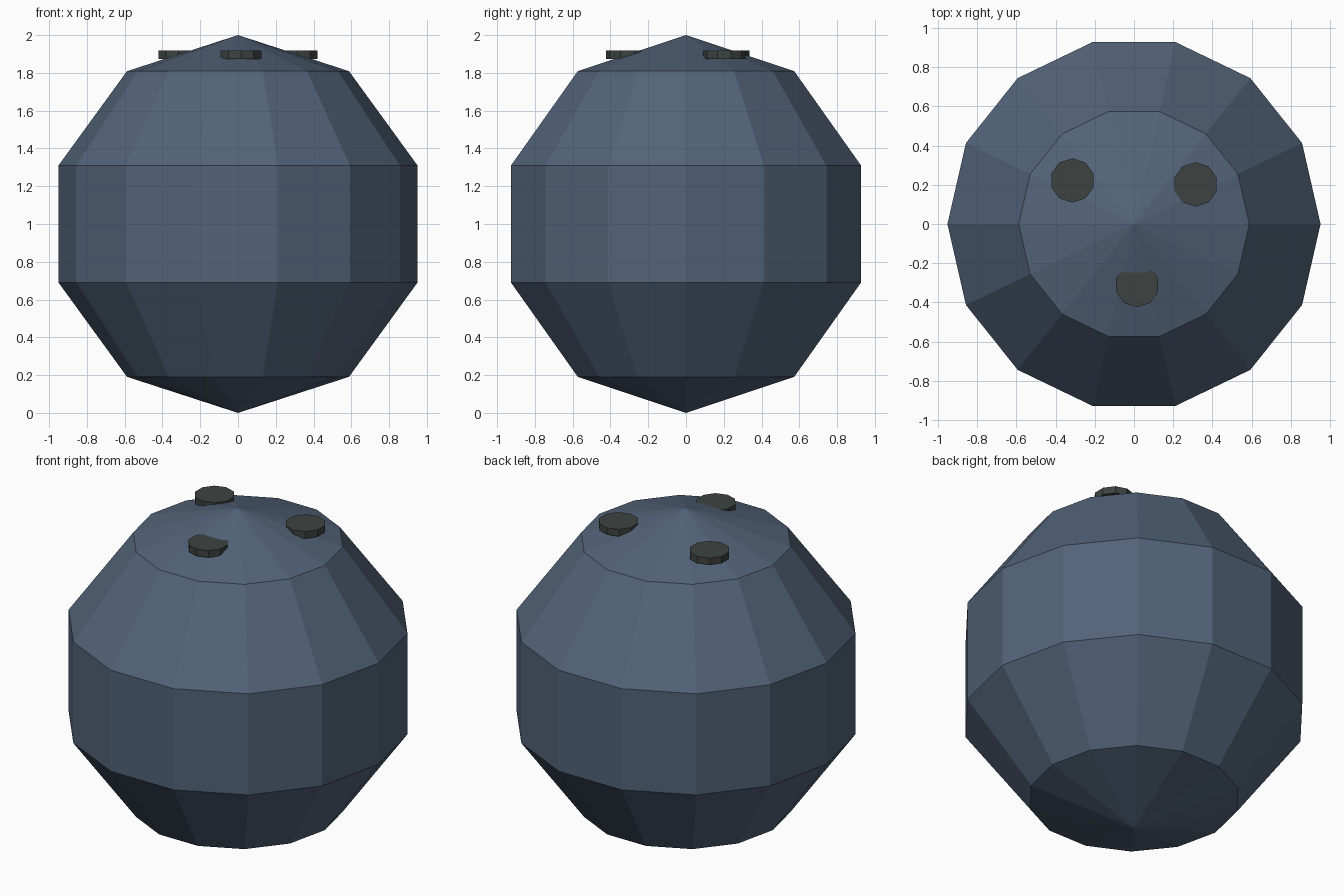
import bpy
import bmesh
from math import pi, sin, cos

cube = bpy.data.objects.get("Cube")
if cube:
    bpy.data.objects.remove(cube, do_unlink=True)


def material(name, color):
    mat = bpy.data.materials.new(name)
    mat.use_nodes = True
    mat.diffuse_color = color
    mat.node_tree.nodes["Principled BSDF"].inputs["Base Color"].default_value = color
    return mat


def add_object(name, bm, mat, location):
    bmesh.ops.recalc_face_normals(bm, faces=bm.faces)
    mesh = bpy.data.meshes.new(name)
    bm.to_mesh(mesh)
    bm.free()
    mesh.materials.append(mat)
    obj = bpy.data.objects.new(name, mesh)
    obj.location = location
    bpy.context.collection.objects.link(obj)
    return obj


slate_blue = material("slate blue", (0.085, 0.125, 0.19, 1))
charcoal = material("charcoal", (0.047, 0.055, 0.052, 1))

# Faceted ball: a half-circle profile spun around the vertical axis
SIDES, RINGS = 14, 5
bm = bmesh.new()
profile = [bm.verts.new((sin(pi * i / RINGS), 0, cos(pi * i / RINGS)))
           for i in range(RINGS + 1)]
edges = [bm.edges.new(pair) for pair in zip(profile, profile[1:])]
bmesh.ops.spin(bm, geom=profile + edges, cent=(0, 0, 0), axis=(0, 0, 1),
               angle=2 * pi, steps=SIDES)
bmesh.ops.remove_doubles(bm, verts=bm.verts, dist=0.001)
add_object("ball", bm, slate_blue, (0, 0, 1))

# Three finger spots: thin ten-sided discs part sunk into the top
spots = {
    "finger_spot_left": (0.314, 0.202),
    "finger_spot_right": (-0.314, 0.222),
    "thumb_spot": (0.016, -0.311),
}
for name, (x, y) in spots.items():
    bm = bmesh.new()
    bmesh.ops.create_cone(bm, cap_ends=True, segments=10, radius1=0.113,
                          radius2=0.113, depth=0.043)
    add_object(name, bm, charcoal, (x, y, 1.896))
